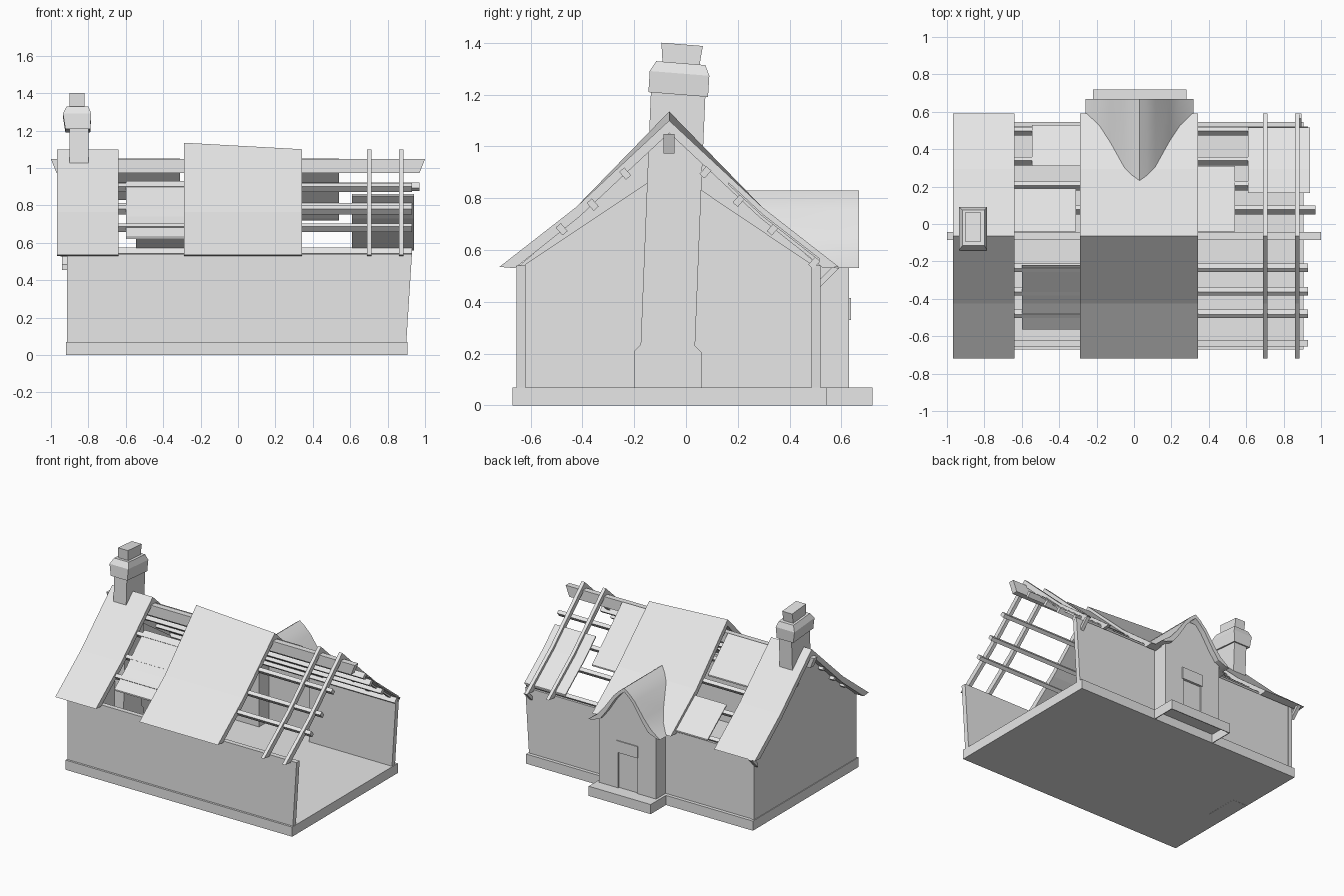
import bpy, bmesh, math

if "Cube" in bpy.data.objects:
    bpy.data.objects.remove(bpy.data.objects["Cube"])

stone = bpy.data.materials.new("pale grey")
stone.diffuse_color = (0.8, 0.8, 0.8, 1)
stone.use_nodes = True
stone.node_tree.nodes["Principled BSDF"].inputs["Base Color"].default_value = stone.diffuse_color
RIDGE_Y = -0.065
KINK, KINK_Z = 0.36, 0.765      # distance and height of the pitch change
EAVE, EAVE_Z = 0.655, 0.535


def loft(name, rings):
    """Solid joining matching rings of points, capped at both ends."""
    bm = bmesh.new()
    vs = [[bm.verts.new(p) for p in r] for r in rings]
    n = len(rings[0])
    for a, b in zip(vs, vs[1:]):
        for i in range(n):
            j = (i + 1) % n
            bm.faces.new((a[i], a[j], b[j], b[i]))
    bm.faces.new(vs[0][::-1])
    bm.faces.new(vs[-1])
    bmesh.ops.recalc_face_normals(bm, faces=bm.faces)
    me = bpy.data.meshes.new(name)
    bm.to_mesh(me)
    bm.free()
    me.materials.append(stone)
    ob = bpy.data.objects.new(name, me)
    bpy.context.collection.objects.link(ob)
    return ob


def along_x(name, prof, x0, x1):
    return loft(name, [[(x, y, z) for y, z in prof] for x in (x0, x1)])


def along_y(name, prof, y0, y1):
    return loft(name, [[(x, y, z) for x, z in prof] for y in (y0, y1)])


def box(name, x0, x1, y0, y1, z0, z1):
    return along_x(name, [(y0, z0), (y1, z0), (y1, z1), (y0, z1)], x0, x1)


def roof_z(y, top=1.10):
    """Outer roof height, with a shallower pitch near the eaves."""
    d = abs(y - RIDGE_Y)
    if d < KINK:
        return top + (KINK_Z - top) * d / KINK
    return KINK_Z - (d - KINK) * (KINK_Z - EAVE_Z) / (EAVE - KINK)


def roof_ring(x, top, t):
    outer = [(d, roof_z(RIDGE_Y + d, top)) for d in (-EAVE, -KINK, 0, KINK, EAVE)]
    inner = [(0.595, 0.53), (KINK - 0.01, KINK_Z - t), (0, top - t * 1.2),
             (0.01 - KINK, KINK_Z - t), (-0.595, 0.53)]
    return [(x, RIDGE_Y + d, z) for d, z in outer + inner]


# floor slab and hollow porch step, open underneath
box("floor_slab", -0.92, 0.905, -0.67, 0.545, 0, 0.07)
box("step_top", -0.22, 0.28, 0.54, 0.72, 0.064, 0.07)
box("step_front", -0.22, 0.28, 0.714, 0.72, 0, 0.066)
for x in (-0.22, 0.274):
    box("step_end", x, x + 0.006, 0.54, 0.716, 0, 0.066)

# long walls, right end leaning outwards
for name, y0, y1, spans in (("front_wall", -0.655, -0.62, [(-0.915, 0.9, 0.93)]),
                            ("back_wall", 0.485, 0.52, [(-0.915, -0.17, -0.17), (0.23, 0.9, 0.93)])):
    for a, b, c in spans:
        along_y(name, [(a, 0.07), (b, 0.07), (c, 0.54), (a, 0.54)], y0, y1)

# left gable wall, with a thicker inner leaf below the slope
along_x("gable_wall", [(-0.655, 0.07), (0.525, 0.07), (0.525, 0.53), (0.29, 0.73),
                       (RIDGE_Y, 1.06), (-0.42, 0.73), (-0.655, 0.53)], -0.915, -0.885)
along_x("gable_inner_leaf", [(-0.62, 0.07), (0.485, 0.07), (0.485, 0.545),
                             (RIDGE_Y, 0.915), (-0.62, 0.545)], -0.89, -0.875)

# chimney breast and stack
along_x("chimney_stack", [(-0.2, -0.001), (-0.2, 0.21), (-0.175, 0.235), (-0.15, 0.86),
                          (-0.135, 1.22), (0.075, 1.2), (0.06, 0.86), (0.035, 0.23),
                          (0.06, 0.205), (0.06, -0.001)], -0.902, -0.80)


# slightly tilted chimney cap and pot
def tilted_ring(x0, x1, y0, y1, z):
    return [(x, y, z - 0.08 * (y - RIDGE_Y)) for x, y in
            ((x0, y0), (x1, y0), (x1, y1), (x0, y1))]


loft("chimney_cap", [tilted_ring(-0.923, -0.79, -0.145, 0.085, 1.203),
                     tilted_ring(-0.936, -0.785, -0.14, 0.09, 1.285),
                     tilted_ring(-0.917, -0.80, -0.115, 0.075, 1.325)])
loft("chimney_pot", [tilted_ring(-0.90, -0.82, -0.09, 0.05, 1.31),
                     tilted_ring(-0.90, -0.82, -0.095, 0.065, 1.398)])

# surviving roof sections and bare rafters
for name, x0, x1, t0, t1 in (("roof_left", -0.967, -0.64, 1.10, 1.10),
                             ("roof_middle", -0.29, 0.342, 1.135, 1.10),
                             ("rafter_inner", 0.69, 0.714, 1.10, 1.10),
                             ("rafter_outer", 0.86, 0.885, 1.10, 1.10)):
    loft(name, [roof_ring(x0, t0, 0.04), roof_ring(x1, t1, 0.04)])

# ridge beam with raked ends
along_y("ridge_beam", [(-0.97, 0.972), (0.97, 0.972), (1.0, 1.048), (-1.0, 1.048)],
        RIDGE_Y - 0.021, RIDGE_Y + 0.021)

# slanted eave struts at the back corners
for x in (-0.94, 0.87):
    along_x("eave_strut", [(0.515, 0.455), (0.59, 0.53), (0.565, 0.535), (0.515, 0.485)],
            x, x + 0.025)


# purlins, bars set square to the roof pitch
def bar(name, y, z, x1, angle, x0=-0.95, h=0.02, w=0.013):
    c, s = math.cos(angle), math.sin(angle)
    prof = [(y + a * c - b * s, z + a * s + b * c) for a, b in
            ((-w, -h), (w, -h), (w, h), (-w, h))]
    along_x(name, prof, x0, x1)


for y, z, x1 in ((-0.48, 0.68, 0.93), (-0.36, 0.775, 0.93), (-0.235, 0.895, 0.93),
                 (0.075, 0.90, 0.97), (0.203, 0.79, 0.93), (0.335, 0.68, 0.93),
                 (0.495, 0.55, 0.93)):
    bar("purlin", y, z, x1, math.copysign(0.72, RIDGE_Y - y))


# lining boards under the stripped roof
def board(name, x0, x1, y0, y1):
    ys = [y0, y1]
    kink = RIDGE_Y + math.copysign(KINK, y0 + y1)
    if y0 < kink < y1:
        ys.insert(1, kink)
    top = [(y, roof_z(y) - 0.025) for y in ys]
    along_x(name, top + [(y, z - 0.01) for y, z in top[::-1]], x0, x1)


for x0, x1, y0, y1 in ((-0.60, -0.27, -0.565, -0.22), (-0.645, -0.31, -0.04, 0.19),
                       (-0.545, -0.215, 0.31, 0.53), (0.21, 0.54, -0.04, 0.31),
                       (0.61, 0.94, 0.165, 0.515)):
    board("lining_board", x0, x1, y0, y1)

# porch walls and gable, with a doorway cut into the front
PX = 0.03
curve = [(0, 0.83), (0.04, 0.80), (0.085, 0.755), (0.16, 0.65), (0.215, 0.585), (0.288, 0.53)]
gable = [(0.075, 0.33), (0.075, 0.07), (0.23, 0.07), (0.23, 0.55), (0.19, 0.59),
         (0.09, 0.725), (0.035, 0.78)]
along_y("porch_front", [(PX + x, z) for x, z in gable] +
        [(PX - x, z) for x, z in gable[::-1]], 0.6, 0.63)
for s in (-1, 1):
    a, b = sorted((PX + s * 0.23, PX + s * 0.2))
    box("porch_side", a, b, 0.5, 0.61, 0.07, 0.55)

# recessed porch door and plaque above it
box("porch_door", PX - 0.08, PX + 0.08, 0.6, 0.62, 0.07, 0.335)
box("door_plaque", PX - 0.085, PX + 0.085, 0.62, 0.637, 0.33, 0.415)

# curved porch roof, trimmed against the back slope
upper = [(-x, z) for x, z in curve[:0:-1]] + curve
lower = [(x * 0.9, max(z - 0.028, 0.531)) for x, z in upper[::-1]]


def slope_y(z):
    if z > KINK_Z:
        d = (1.118 - z) * KINK / (1.118 - KINK_Z)
    else:
        d = KINK + (KINK_Z - z) * (EAVE - KINK) / (KINK_Z - EAVE_Z)
    return min(RIDGE_Y + d - 0.002, 0.59)


ring = upper + lower
porch_roof = loft("porch_roof", [[(PX + x, slope_y(z), z) for x, z in ring],
                                 [(PX + x, 0.668, z) for x, z in ring]])

# smooth the gentle porch curve only
bpy.context.view_layer.objects.active = porch_roof
porch_roof.select_set(True)
bpy.ops.object.shade_smooth_by_angle(angle=math.radians(30))
